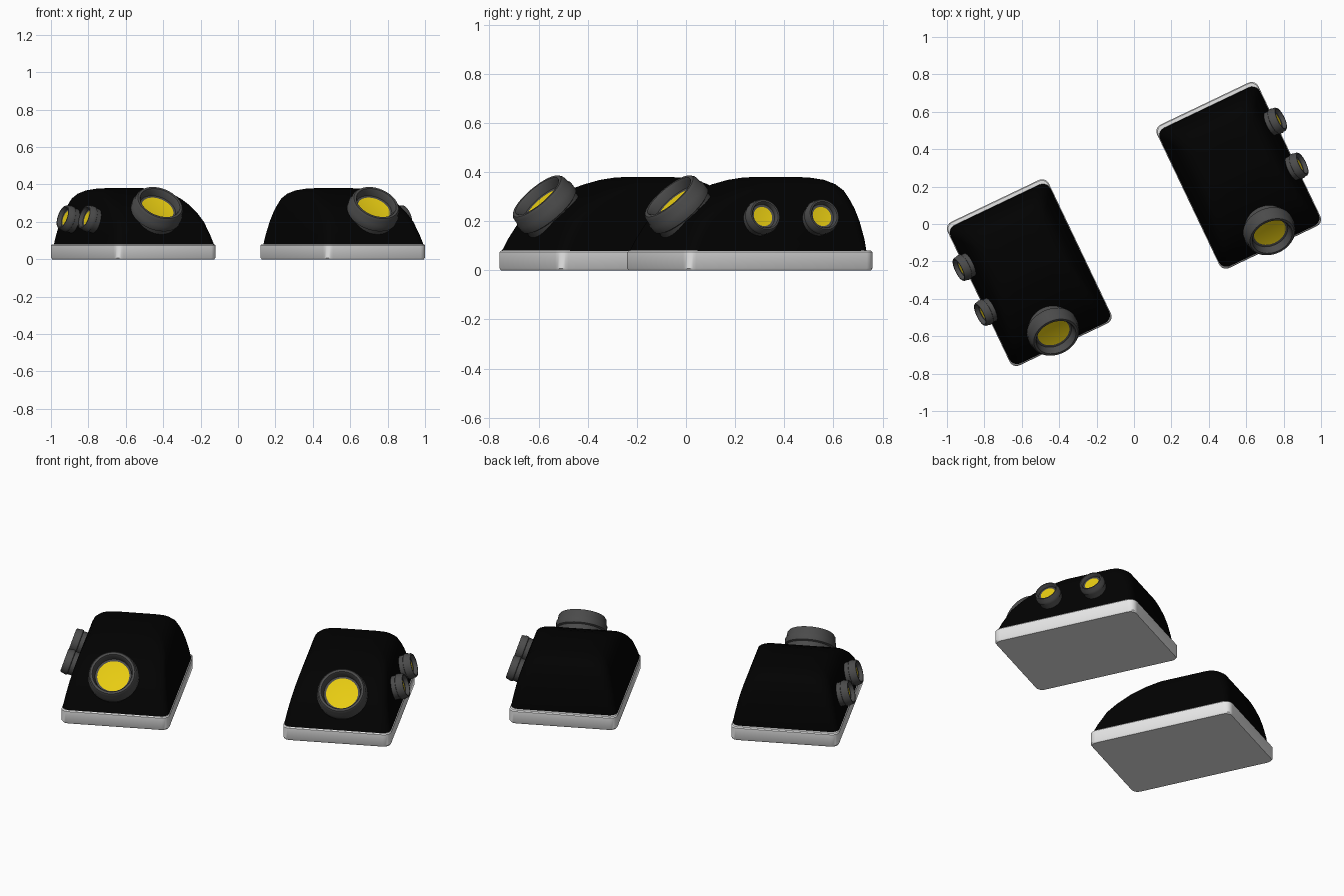
import bpy
import bmesh
from math import cos, sin, pi, radians
from mathutils import Matrix, Vector

if "Cube" in bpy.data.objects:
    bpy.data.objects.remove(bpy.data.objects["Cube"])


def material(name, rgb):
    m = bpy.data.materials.new(name)
    m.use_nodes = True
    m.diffuse_color = (*rgb, 1)
    m.node_tree.nodes["Principled BSDF"].inputs["Base Color"].default_value = (*rgb, 1)
    return m


BLACK = material("black", (0.0004, 0.0004, 0.0004))
GREY = material("dark grey", (0.07, 0.07, 0.07))
WHITE = material("off white", (0.8, 0.8, 0.8))
YELLOW = material("yellow", (0.8, 0.6, 0.006))


def loft(name, rings, mats, matrix, last_material=0):
    """Skin a stack of equal-length point rings and cap both ends."""
    bm = bmesh.new()
    loops = [[bm.verts.new(p) for p in ring] for ring in rings]
    n = len(loops[0])
    for a, b in zip(loops, loops[1:]):
        for i in range(n):
            j = (i + 1) % n
            bm.faces.new((a[i], a[j], b[j], b[i]))
    bm.faces.new(loops[0][::-1])
    bm.faces.new(loops[-1]).material_index = last_material
    bmesh.ops.recalc_face_normals(bm, faces=bm.faces[:])
    mesh = bpy.data.meshes.new(name)
    bm.to_mesh(mesh)
    bm.free()
    for m in mats:
        mesh.materials.append(m)
    for p in mesh.polygons:
        p.use_smooth = True
    mesh.set_sharp_from_angle(angle=radians(38))
    ob = bpy.data.objects.new(name, mesh)
    ob.matrix_world = matrix
    bpy.context.scene.collection.objects.link(ob)
    return ob


def rounded_rect(z, half_w, front, back, r, steps=5):
    """Ring of a rounded rectangle at height z."""
    pts = []
    corners = ((1, back, -1), (-1, back, -1), (-1, front, 1), (1, front, 1))
    for k, (sx, y, sy) in enumerate(corners):
        for s in range(steps + 1):
            a = (k + s / steps) * pi / 2
            pts.append((sx * (half_w - r) + r * cos(a), y + sy * r + r * sin(a), z))
    return pts


# height, half width, front, back, corner radius
BODY = [(0.07, 0.298, -0.422, 0.402, 0.045), (0.13, 0.286, -0.395, 0.398, 0.05),
        (0.20, 0.27, -0.355, 0.386, 0.055), (0.25, 0.256, -0.30, 0.373, 0.06),
        (0.29, 0.243, -0.24, 0.357, 0.065), (0.325, 0.228, -0.165, 0.34, 0.07),
        (0.35, 0.208, -0.10, 0.315, 0.075), (0.368, 0.178, -0.045, 0.28, 0.08),
        (0.377, 0.14, 0.0, 0.235, 0.08), (0.38, 0.10, 0.04, 0.19, 0.07)]
SOLE = [(0.0, 0.294, -0.419, 0.419, 0.036), (0.008, 0.3, -0.425, 0.425, 0.04),
        (0.074, 0.3, -0.425, 0.425, 0.04), (0.08, 0.295, -0.42, 0.42, 0.038)]
# radius and depth of the lamp housing, as parts of its outer radius
HOUSING = [(0.92, -0.9), (0.92, -0.32), (0.99, -0.28), (1.0, -0.06), (0.96, 0.0),
           (0.94, 0.2), (0.88, 0.28), (0.79, 0.28), (0.75, 0.22), (0.71, -0.02)]


def lamp(name, base, centre, direction, radius, lens):
    """Round housing with a recessed yellow lens facing along direction."""
    turn = Vector(direction).to_track_quat("Z", "Y").to_matrix().to_4x4()
    rings = [[(radius * r * cos(t * pi / 20), radius * r * sin(t * pi / 20), radius * h)
              for t in range(40)] for r, h in HOUSING + [(lens, -0.04)]]
    loft(name, rings, [GREY, YELLOW], base @ Matrix.Translation(centre) @ turn, 1)


# Matching pair, each mirrored so its small lamps face outward
for side, label in ((-1, "right"), (1, "left")):
    base = Matrix.Translation((side * 0.56, side * 0.26, 0)) @ Matrix.Rotation(radians(25.5), 4, "Z")
    loft(label + "_sole", [rounded_rect(*r) for r in SOLE], [WHITE], base)
    loft(label + "_body", [rounded_rect(*r) for r in BODY], [BLACK], base)
    tilt = radians(47)
    lamp(label + "_front_lamp", base, (side * 0.02, -0.347, 0.273),
         (0, -cos(tilt), sin(tilt)), 0.141, 0.63)
    tilt = radians(18)
    for place, y in (("rear", 0.176), ("fore", -0.09)):
        lamp(f"{label}_{place}_side_lamp", base, (side * 0.315, y, 0.22),
             (side * cos(tilt), 0, sin(tilt)), 0.072, 0.57)
